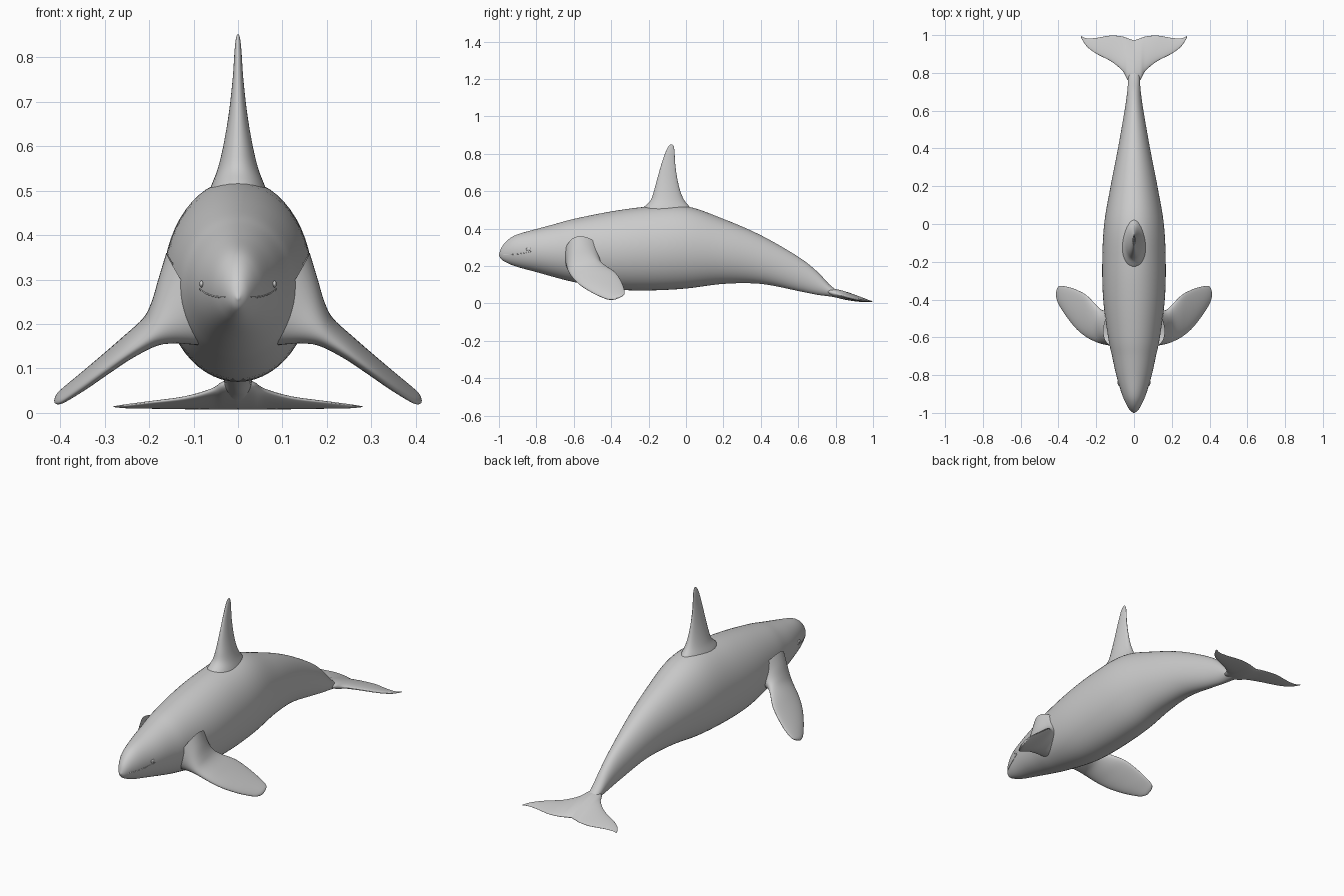
import bpy, bmesh, math
from mathutils import Vector

if "Cube" in bpy.data.objects:
    bpy.data.objects.remove(bpy.data.objects["Cube"])


def spline(rows, steps):
    """Smoothly resample a list of equal-length rows."""
    out = []
    for i in range(len(rows) - 1):
        a, b = rows[max(i - 1, 0)], rows[i]
        c, d = rows[i + 1], rows[min(i + 2, len(rows) - 1)]
        for s in range(steps):
            t = s / steps
            out.append([0.5 * (2*q + (r - p)*t + (2*p - 5*q + 4*r - w)*t*t
                        + (3*q - p - 3*r + w)*t**3) for p, q, r, w in zip(a, b, c, d)])
    return out + [list(rows[-1])]


def loft(name, rows, axis, taper=0.0, sides=40, steps=5, mirror=False):
    """Rows hold two opposite edge points and the half thickness along axis."""
    bm = bmesh.new()
    axis = Vector(axis).normalized()
    rings = []
    for r in spline(rows, steps):
        p, q, t = Vector(r[:3]), Vector(r[3:6]), max(r[6], 0.0005)
        ring = []
        for k in range(sides):
            a = 2 * math.pi * k / sides
            co = (p + q) / 2 + (p - q) / 2 * math.cos(a)
            co += axis * t * math.sin(a) * (1 + taper * math.cos(a))
            ring.append(bm.verts.new(co))
        rings.append(ring)
    for a, b in zip(rings, rings[1:]):
        for k in range(sides):
            n = (k + 1) % sides
            bm.faces.new((a[k], a[n], b[n], b[k]))
    if not mirror:
        bm.faces.new(rings[0])
    bm.faces.new(rings[-1])
    bmesh.ops.recalc_face_normals(bm, faces=bm.faces)
    if mirror and sum(f.normal.dot(f.calc_center_median() - Vector(
            (rows[0][0], sum(v.co.y for v in bm.verts) / len(bm.verts), 0))) for f in bm.faces[-1:]) < 0:
        bmesh.ops.reverse_faces(bm, faces=bm.faces)
    me = bpy.data.meshes.new(name)
    bm.to_mesh(me)
    bm.free()
    me.shade_smooth()
    ob = bpy.data.objects.new(name, me)
    bpy.context.collection.objects.link(ob)
    if mirror:
        ob.modifiers.new("Mirror", 'MIRROR')
    return ob


# Body: y, top, bottom, half width
body = [(-1, .262, .256, .003), (-.985, .302, .234, .022), (-.95, .342, .214, .043),
        (-.9, .370, .195, .064), (-.8, .398, .168, .094), (-.7, .425, .14, .116),
        (-.6, .452, .115, .137), (-.4, .492, .077, .163), (-.2, .518, .07, .168),
        (0, .52, .08, .158), (.2, .452, .105, .124), (.4, .365, .105, .085),
        (.6, .25, .067, .05), (.7, .172, .047, .036), (.78, .09, .036, .03),
        (.86, .042, .02, .026), (.95, .02, .01, .01)]
loft("body", [(0, y, t, 0, y, b, w) for y, t, b, w in body], (1, 0, 0), sides=56)

# Dorsal fin: z, leading y, trailing y, half thickness
dorsal = [(.47, -.25, .05, .075), (.51, -.23, .025, .06), (.55, -.19, -.008, .045),
          (.6, -.172, -.03, .033), (.67, -.153, -.047, .021), (.75, -.13, -.058, .012),
          (.81, -.109, -.061, .008), (.84, -.094, -.066, .005), (.851, -.081, -.074, .002)]
loft("dorsal_fin", [(0, a, z, 0, b, z, t) for z, a, b, t in dorsal], (1, 0, 0), 0.15)

# Pectoral fins: x, leading y and z, trailing y and z, half thickness
pectoral = [(.10, -.65, .25, -.45, .26, .12), (.135, -.642, .22, -.46, .24, .085),
            (.17, -.635, .19, -.455, .22, .05), (.2, -.625, .167, -.43, .2, .031),
            (.25, -.6, .132, -.378, .165, .022), (.3, -.56, .095, -.35, .125, .018),
            (.35, -.5, .058, -.333, .085, .015), (.39, -.44, .03, -.328, .055, .011),
            (.405, -.41, .022, -.337, .042, .008), (.412, -.385, .022, -.36, .03, .003)]
loft("pectoral_fins", [(x, a, za, x, b, zb, t) for x, a, za, b, zb, t in pectoral],
     (.5, 0, .86), 0.2, mirror=True)

# Tail flukes: x, leading y and z, trailing y and z, half thickness
fluke = [(0, .74, .07, .972, .012, .022), (.035, .765, .062, .984, .011, .018),
         (.06, .81, .049, .992, .01, .013), (.12, .86, .033, .998, .01, .009),
         (.2, .902, .023, .985, .011, .006), (.25, .94, .017, .983, .012, .004),
         (.28, .985, .014, .995, .014, .001)]
loft("tail_flukes", [(x, a, za, x, b, zb, t) for x, a, za, b, zb, t in fluke],
     (0, 0, 1), 0.3, mirror=True)


def skin_x(y, z):
    """Half width of the body at a point."""
    for a, b in zip(body, body[1:]):
        if a[0] <= y <= b[0]:
            f = (y - a[0]) / (b[0] - a[0])
            t, bt, w = [a[i] + (b[i] - a[i]) * f for i in (1, 2, 3)]
            u = (z - (t + bt) / 2) / ((t - bt) / 2)
            return w * math.sqrt(max(0, 1 - u * u))


# Mouth lines lying on the skin
mouth = []
for i in range(8):
    y = -.975 + .145 * i / 7
    z = .26 + .018 * (i / 7) ** 2
    x = skin_x(y, z)
    mouth.append((x, y, z + .002, x, y, z - .002, .002))
loft("mouth_lines", mouth, (1, 0, 0), sides=8, steps=2, mirror=True)

# Eyes
bpy.ops.mesh.primitive_uv_sphere_add(segments=16, ring_count=10, radius=1)
eye = bpy.context.object
eye.name = "eyes"
for v in eye.data.vertices:
    v.co = Vector((v.co.x * .005 + skin_x(-.84, .29), v.co.y * .016 - .84, v.co.z * .008 + .29))
eye.data.shade_smooth()
eye.modifiers.new("Mirror", 'MIRROR')
